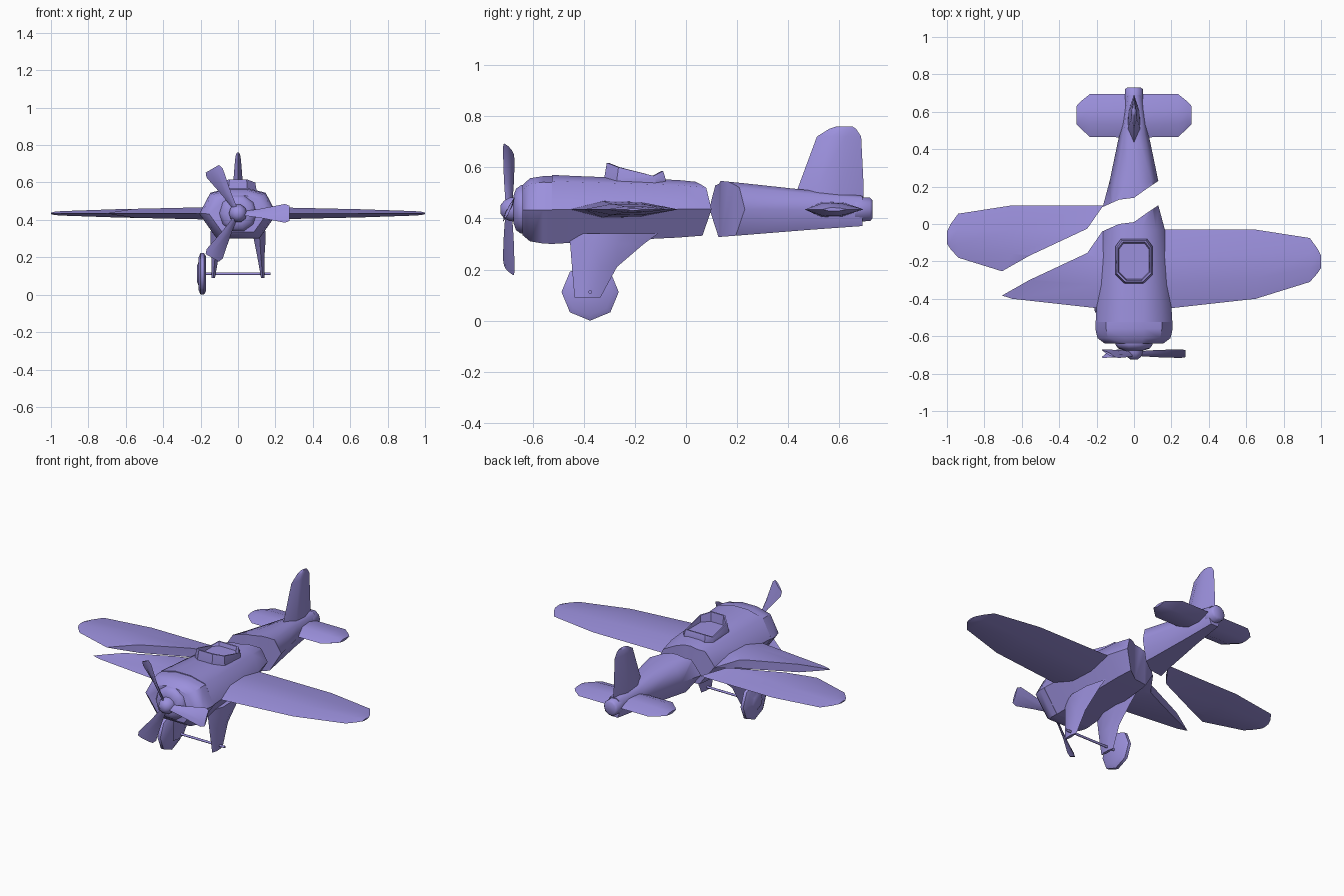
import bpy, bmesh, math
from mathutils import Matrix, Vector

cube = bpy.data.objects.get("Cube")
if cube:
    bpy.data.objects.remove(cube, do_unlink=True)

paint = bpy.data.materials.new("violet_paint")
paint.use_nodes = True
COLOUR = (0.33, 0.28, 0.72, 1)
paint.diffuse_color = COLOUR
paint.node_tree.nodes["Principled BSDF"].inputs["Base Color"].default_value = COLOUR

AXIS_Z = 0.435
GAP = 0.13


def finish(ob, angle=50):
    ob.data.materials.clear()
    ob.data.materials.append(paint)
    bpy.ops.object.select_all(action="DESELECT")
    ob.select_set(True)
    bpy.context.view_layer.objects.active = ob
    bpy.ops.object.shade_smooth_by_angle(angle=math.radians(angle))
    return ob


def loft(name, rings, angle=50, smooth=True):
    """Skin a list of equal-length rings and cap both ends."""
    bm = bmesh.new()
    loops = [[bm.verts.new(p) for p in ring] for ring in rings]
    n = len(loops[0])
    for a, b in zip(loops, loops[1:]):
        for i in range(n):
            j = (i + 1) % n
            bm.faces.new((a[i], a[j], b[j], b[i]))
    bm.faces.new(loops[0])
    bm.faces.new(loops[-1])
    bmesh.ops.recalc_face_normals(bm, faces=bm.faces)
    mesh = bpy.data.meshes.new(name)
    bm.to_mesh(mesh)
    bm.free()
    ob = bpy.data.objects.new(name, mesh)
    bpy.context.collection.objects.link(ob)
    return finish(ob, angle) if smooth else ob


def lens(a, b, t, place):
    """Six-point thin section from a to b, half thickness t."""
    pts = [(0, 0), (0.3, 1), (0.65, 0.9), (1, 0), (0.65, -0.9), (0.3, -1)]
    return [place(a + (b - a) * u, v * t) for u, v in pts]


# Body cross-section, flat underneath and rounded on top
SECTION = [(1, 0), (0.72, 0.82), (0.25, 1), (-0.25, 1),
           (-0.72, 0.82), (-1, 0), (-0.55, -1), (0.55, -1)]


def body_ring(y, half_width, low, high):
    mid, h = (low + high) / 2, (high - low) / 2
    return [(u * half_width, y, mid + v * h) for u, v in SECTION]


def round_ring(y, r, n=10):
    return [(r * math.cos(k * math.tau / n), y, AXIS_Z + r * math.sin(k * math.tau / n))
            for k in range(n)]


# Jagged break line across the right wing and the body
BREAK = [(-1.1, -0.6), (-0.71, -0.385), (-0.56, -0.3), (-0.25, -0.155), (-0.17, -0.04),
         (-0.08, 0), (0, 0.01), (0.07, 0.06), (0.13, 0.1), (0.5, 0.3)]


def break_block(name, far_y):
    outline = BREAK + [(1.5, 0.3), (1.5, far_y), (-1.5, far_y), (-1.5, -0.6)]
    ob = loft(name, [[(x, y, z) for x, y in outline] for z in (0, 1)], smooth=False)
    ob.hide_render = True
    return ob


def split(ob, front_name, rear_name):
    """Break a part along the line and slide the rear piece back."""
    for name, far_y, shift in ((front_name, -1.5, 0), (rear_name, 1.5, GAP)):
        block = break_block("break_cutter", far_y)
        mod = ob.modifiers.new("break", "BOOLEAN")
        mod.operation, mod.solver, mod.object = "INTERSECT", "EXACT", block
        graph = bpy.context.evaluated_depsgraph_get()
        mesh = bpy.data.meshes.new_from_object(ob.evaluated_get(graph))
        ob.modifiers.remove(mod)
        bpy.data.objects.remove(block, do_unlink=True)
        mesh.transform(Matrix.Translation((0, shift, 0)))
        piece = bpy.data.objects.new(name, mesh)
        bpy.context.collection.objects.link(piece)
        finish(piece)
    bpy.data.objects.remove(ob, do_unlink=True)


# Fuselage
body = loft("fuselage", [body_ring(*r) for r in (
    (-0.525, 0.205, 0.3, 0.57), (-0.44, 0.2, 0.305, 0.566), (-0.03, 0.165, 0.325, 0.55),
    (0.1, 0.13, 0.335, 0.537), (0.35, 0.078, 0.355, 0.51), (0.56, 0.045, 0.37, 0.488))],
    smooth=False)
split(body, "fuselage_front", "fuselage_rear")

# Main wing, built tip to tip and broken on the right
HALF = [(0, -0.465, -0.03, 0.034), (0.2, -0.45, -0.03, 0.032), (0.65, -0.4, -0.03, 0.022),
        (0.94, -0.31, -0.075, 0.012), (0.98, -0.265, -0.13, 0.009), (1, -0.235, -0.17, 0.004)]
stations = [(-x, a, b, t) for x, a, b, t in HALF[:0:-1]] + HALF
wing = loft("wing", [lens(a, b, t, lambda y, z, x=x: (x, y, AXIS_Z + z))
                     for x, a, b, t in stations], smooth=False)
split(wing, "wing_main", "wing_shard")

# Engine cowl, collar and spinner
loft("cowl", [body_ring(*r) for r in (
    (-0.64, 0.155, 0.335, 0.53), (-0.61, 0.195, 0.31, 0.557),
    (-0.56, 0.207, 0.302, 0.565), (-0.525, 0.207, 0.3, 0.565))], 40)
loft("cowl_collar", [round_ring(-0.675, 0.055), round_ring(-0.665, 0.085),
                     round_ring(-0.645, 0.1), round_ring(-0.62, 0.1)])
loft("spinner", [round_ring(-0.725, 0.018), round_ring(-0.712, 0.036),
                 round_ring(-0.69, 0.048), round_ring(-0.66, 0.05)])

# Three twisted propeller blades
for k in range(3):
    turn = Matrix.Rotation(-k * math.tau / 3, 4, "Y")
    rings = []
    for r, chord, pitch in ((0.03, 0.035, 50), (0.12, 0.062, 38),
                            (0.25, 0.11, 25), (0.275, 0.09, 25)):
        c, s = math.cos(math.radians(pitch)), math.sin(math.radians(pitch))
        ring = lens(-chord / 2, chord / 2, 0.006,
                    lambda a, t: Vector((r, a * s + t * c, a * c - t * s)))
        rings.append([turn @ p + Vector((0, -0.693, AXIS_Z)) for p in ring])
    loft("propeller_blade_%d" % (k + 1), rings)

# Open cockpit rim: tall windscreen in front, low sides, small headrest behind
OUTER = [(-0.1, -0.27), (-0.05, -0.32), (0.05, -0.32), (0.1, -0.27),
         (0.1, -0.12), (0.07, -0.08), (-0.07, -0.08), (-0.1, -0.12)]


def rim_height(y):
    if y < -0.25:
        return 0.617 if y < -0.28 else 0.6
    return 0.585 if y > -0.11 else 0.566


def rim(scale, height):
    return [(x * scale, -0.195 + (y + 0.195) * scale, height(y)) for x, y in OUTER]


loft("cockpit_rim", [rim(1, lambda y: 0.53), rim(1, lambda y: 0.555),
                     rim(0.92, rim_height), rim(0.85, rim_height),
                     rim(0.8, lambda y: 0.562)], 30)

# Tail surfaces
loft("tail_fin", [lens(a, b, t, lambda y, x, z=z: (x, y, z)) for z, a, b, t in (
    (0.44, 0.41, 0.695, 0.035), (0.52, 0.438, 0.695, 0.032), (0.72, 0.512, 0.685, 0.016),
    (0.75, 0.56, 0.665, 0.011), (0.76, 0.59, 0.65, 0.006))])
TAIL = [(0, 0.463, 0.695, 0.031), (0.235, 0.465, 0.695, 0.025),
        (0.285, 0.51, 0.655, 0.015), (0.308, 0.535, 0.63, 0.007)]
stations = [(-x, a, b, t) for x, a, b, t in TAIL[:0:-1]] + TAIL
loft("tailplane", [lens(a, b, t, lambda y, z, x=x: (x, y, AXIS_Z + z))
                   for x, a, b, t in stations])
loft("tail_cap", [round_ring(0.66, 0.05), round_ring(0.72, 0.048), round_ring(0.73, 0.036)])

# Landing legs, tapering downward
for name, side in (("left", 1), ("right", -1)):
    loft(name + "_landing_leg", [
        lens(a, b, t, lambda y, x, c=c, z=z: (side * (c + x), y, z))
        for z, a, b, c, t in ((0.34, -0.458, -0.11, 0.112, 0.036),
                              (0.3, -0.453, -0.165, 0.116, 0.032),
                              (0.21, -0.446, -0.27, 0.122, 0.02),
                              (0.09, -0.436, -0.335, 0.132, 0.009))])


# Axle and the one remaining wheel
def wheel_ring(x, r, n=8):
    return [(x, -0.375 + r * math.cos(k * math.tau / n), 0.112 + r * math.sin(k * math.tau / n))
            for k in range(n)]


loft("axle", [wheel_ring(-0.19, 0.007), wheel_ring(0.175, 0.007)])
loft("right_wheel", [wheel_ring(-0.22, 0.045), wheel_ring(-0.213, 0.055),
                     wheel_ring(-0.21, 0.09), wheel_ring(-0.2, 0.112),
                     wheel_ring(-0.182, 0.112), wheel_ring(-0.17, 0.09)])
